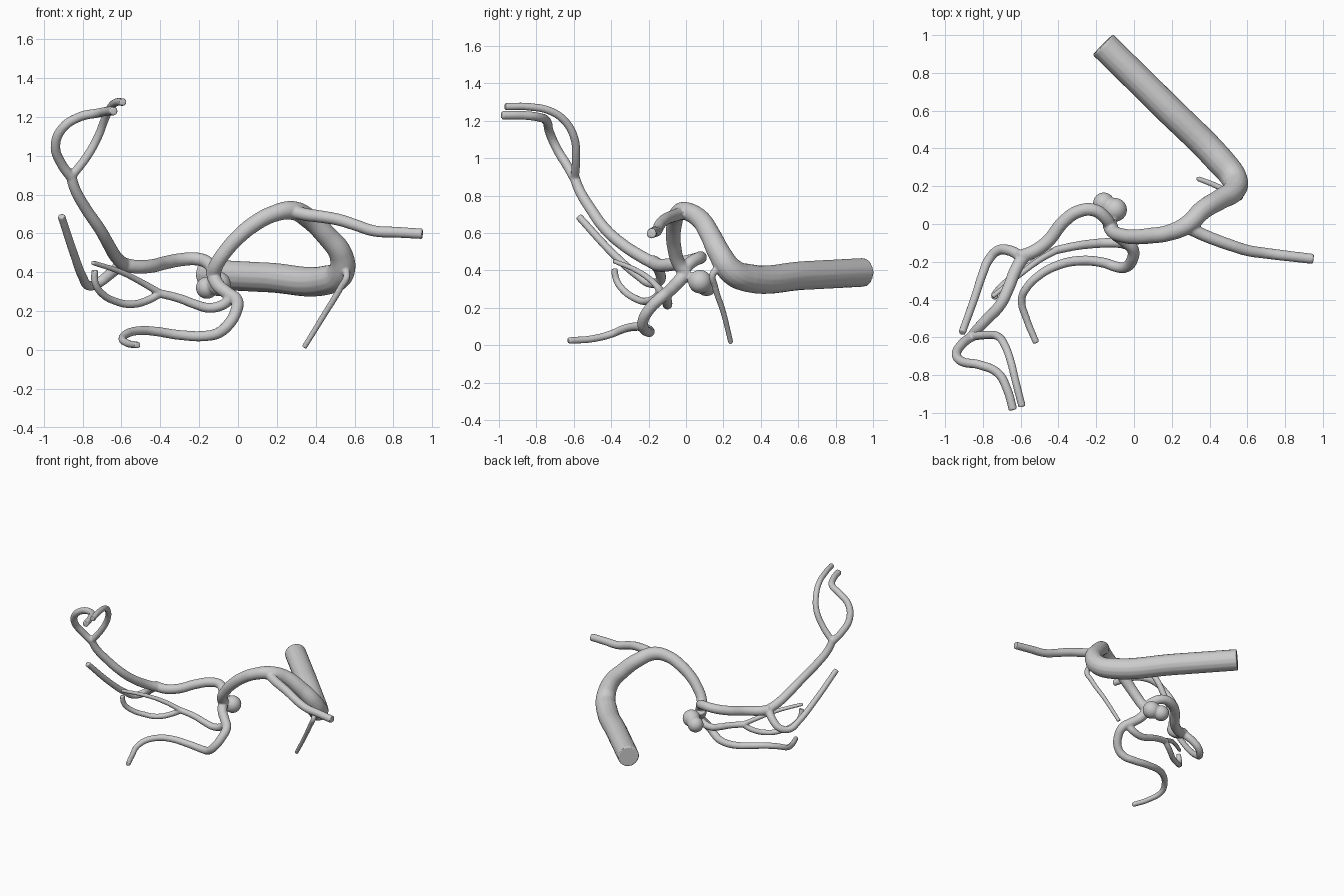
import bpy, math

tubes = []


def tube(name, pts, r0, r1, radii=None):
    """Round vessel through pts, tapering r0 -> r1 (or explicit radii)."""
    cu = bpy.data.curves.new(name, 'CURVE')
    cu.dimensions = '3D'
    cu.bevel_depth = 1.0
    cu.bevel_resolution = 6
    cu.resolution_u = 8
    cu.use_fill_caps = True
    sp = cu.splines.new('BEZIER')
    sp.bezier_points.add(len(pts) - 1)
    for i, (bp, p) in enumerate(zip(sp.bezier_points, pts)):
        bp.co = p
        bp.handle_left_type = bp.handle_right_type = 'AUTO'
        bp.radius = radii[i] if radii else r0 + (r1 - r0) * i / (len(pts) - 1)
    ob = bpy.data.objects.new(name, cu)
    bpy.context.collection.objects.link(ob)
    tubes.append(ob)


# wide straight inlet, siphon bend and arch down to the main fork
tube("trunk", [(-.165, .95, .39), (.16, .63, .373), (.46, .33, .36), (.53, .24, .40),
               (.53, .18, .49), (.455, .13, .59), (.365, .075, .675), (.28, -.005, .718),
               (.18, -.048, .70), (.085, -.062, .65), (.01, -.068, .59), (-.055, -.062, .52),
               (-.11, -.04, .44), (-.13, 0, .385)], 0, 0,
     [.077, .077, .076, .07, .061, .055, .052, .049, .043, .042, .04, .038, .037, .04])
# branch leaving the arch to the right
tube("right_branch", [(.27, -.01, .715), (.35, -.05, .697), (.43, -.083, .686), (.52, -.115, .67),
                      (.60, -.14, .645), (.70, -.155, .613), (.82, -.17, .606), (.95, -.185, .598)],
     .034, .027)
# thin branch falling from the bend
tube("thin_branch", [(.53, .20, .42), (.56, .145, .385), (.525, .155, .315), (.44, .20, .175),
                     (.34, .24, .012)], .02, .014)

# upper left branch up to its fork
tube("upper_branch", [(-.12, -.02, .40), (-.15, .03, .445), (-.21, .073, .468), (-.29, .068, .465),
                      (-.37, .015, .45), (-.46, -.095, .43), (-.54, -.15, .43), (-.61, -.175, .447)],
     .033, .036)
tube("upper_stem", [(-.58, -.165, .435), (-.625, -.24, .475), (-.665, -.34, .54), (-.71, -.43, .62),
                    (-.785, -.51, .73), (-.84, -.57, .83), (-.863, -.60, .91)], .034, .027)
tube("upper_loop_left", [(-.86, -.595, .89), (-.91, -.635, .96), (-.94, -.69, 1.05), (-.905, -.73, 1.14),
                         (-.82, -.745, 1.198), (-.72, -.79, 1.22), (-.67, -.88, 1.23),
                         (-.64, -.985, 1.23)], .026, .023)
tube("upper_loop_right", [(-.86, -.595, .89), (-.775, -.588, 1.0), (-.72, -.595, 1.10),
                          (-.685, -.64, 1.19), (-.655, -.72, 1.25), (-.625, -.84, 1.275),
                          (-.592, -.968, 1.276)], .023, .02)
tube("outer_branch", [(-.60, -.17, .44), (-.66, -.14, .39), (-.72, -.14, .345), (-.77, -.19, .332),
                      (-.80, -.26, .375), (-.84, -.38, .48), (-.91, -.575, .69)], .03, .02)

# lower branch curling down and forwards
tube("lower_branch", [(-.13, 0, .385), (-.10, -.05, .33), (-.05, -.09, .29), (-.008, -.13, .258),
                      (-.01, -.19, .20), (-.05, -.23, .13), (-.10, -.225, .088), (-.16, -.205, .073),
                      (-.30, -.195, .077), (-.42, -.225, .095), (-.50, -.27, .10), (-.57, -.34, .085),
                      (-.595, -.40, .06), (-.57, -.50, .035), (-.517, -.63, .025)], .036, .018)

# middle branch with its two ends
tube("middle_branch", [(-.03, -.11, .27), (-.08, -.10, .232), (-.15, -.10, .217), (-.22, -.105, .235),
                       (-.30, -.115, .265), (-.42, -.14, .295)], .028, .022)
tube("middle_upper", [(-.40, -.135, .292), (-.50, -.19, .35), (-.60, -.265, .40), (-.75, -.385, .45)],
     .019, .013)
tube("middle_lower", [(-.40, -.135, .292), (-.46, -.16, .258), (-.55, -.22, .235), (-.63, -.27, .25),
                      (-.70, -.33, .29), (-.735, -.37, .345), (-.738, -.385, .41)], .021, .018)

# two-lobed bulge behind the main fork
for c, r in (((-.10, .075, .34), .063), ((-.16, .11, .32), .057)):
    bpy.ops.mesh.primitive_uv_sphere_add(segments=32, ring_count=16, radius=r, location=c)
    tubes.append(bpy.context.object)

# turn everything into one watertight surface with soft junctions
bpy.ops.object.select_all(action='DESELECT')
for ob in tubes:
    ob.select_set(True)
bpy.context.view_layer.objects.active = tubes[0]
bpy.ops.object.convert(target='MESH')
bpy.ops.object.join()
vessel = bpy.context.object
vessel.name = vessel.data.name = "branching_vessel"
rm = vessel.modifiers.new("fuse", 'REMESH')
rm.mode = 'VOXEL'
rm.voxel_size = .0065
sm = vessel.modifiers.new("soften", 'SMOOTH')
sm.factor = .5
sm.iterations = 3
for m in ("fuse", "soften"):
    bpy.ops.object.modifier_apply(modifier=m)
bpy.ops.object.shade_smooth_by_angle(angle=math.radians(40))
